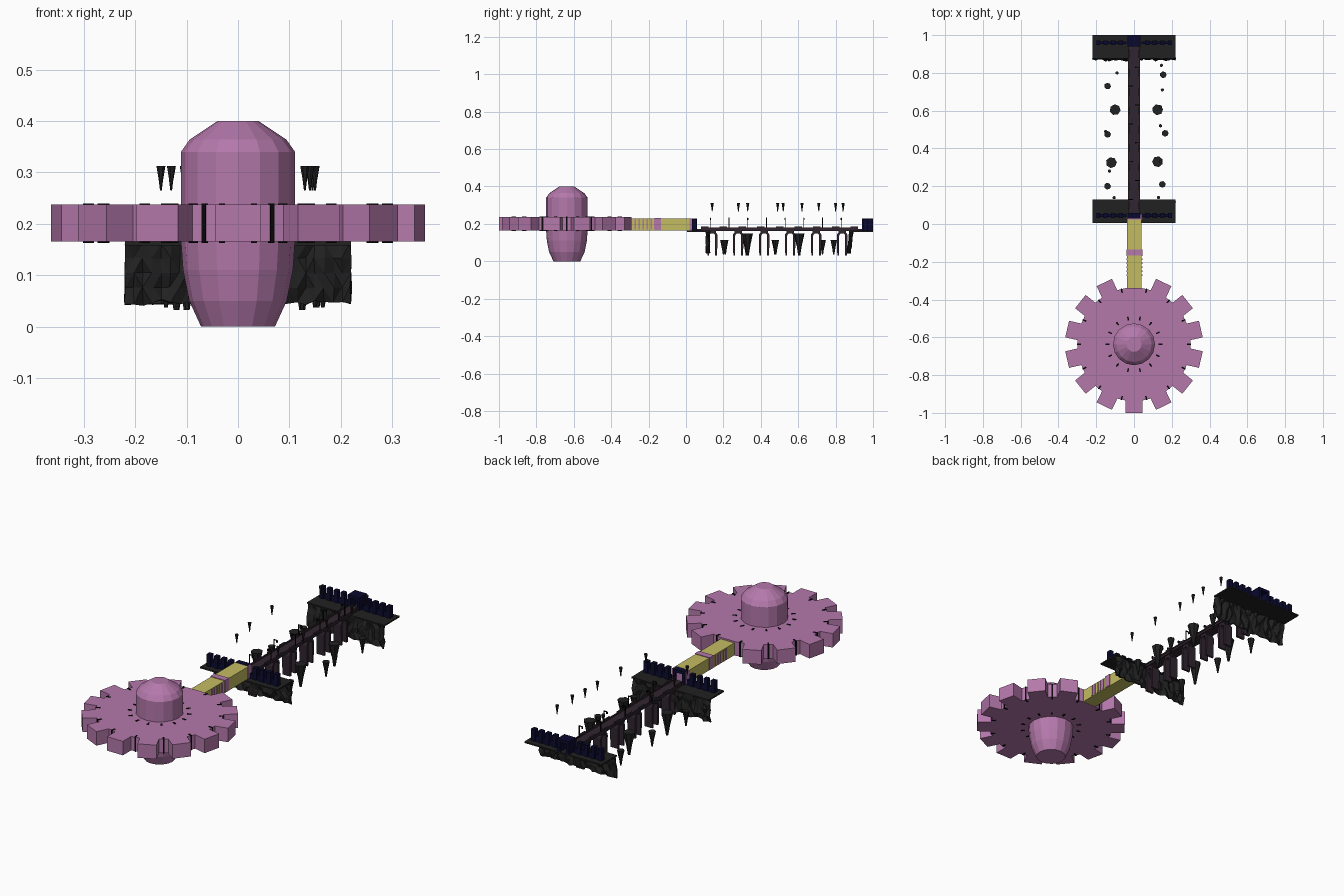
import bpy, bmesh, math, random
from mathutils import Matrix, Vector

random.seed(4)
cube = bpy.data.objects.get("Cube")
if cube:
    bpy.data.objects.remove(cube)


def material(name, rgb):
    m = bpy.data.materials.new(name)
    m.use_nodes = True
    m.diffuse_color = (*rgb, 1)
    m.node_tree.nodes["Principled BSDF"].inputs["Base Color"].default_value = (*rgb, 1)
    return m


MAUVE = material("mauve", (0.46, 0.19, 0.41))
YELLOW = material("straw yellow", (0.55, 0.5, 0.12))
ROCK = material("dark rock", (0.015, 0.015, 0.015))
NAVY = material("navy", (0.003, 0.003, 0.028))
PLUM = material("dark plum", (0.03, 0.018, 0.028))
BLACK = material("black", (0.002, 0.002, 0.002))

HUB_Y = -0.637
TEETH = 14
STEP = 2 * math.pi / TEETH


def finish(bm, name, mat):
    bmesh.ops.recalc_face_normals(bm, faces=bm.faces)
    mesh = bpy.data.meshes.new(name)
    bm.to_mesh(mesh)
    bm.free()
    mesh.materials.append(mat)
    ob = bpy.data.objects.new(name, mesh)
    bpy.context.collection.objects.link(ob)
    return ob


def add_box(bm, x, y, z, turn=None):
    """Box from three (low, high) ranges, optionally moved by a matrix."""
    size = Vector([r[1] - r[0] for r in (x, y, z)])
    mid = Vector([(r[0] + r[1]) / 2 for r in (x, y, z)])
    mat = Matrix.Translation(mid) @ Matrix.Diagonal((*size, 1))
    bmesh.ops.create_cube(bm, size=1, matrix=(turn @ mat) if turn else mat)


def boxes(name, mat, items):
    bm = bmesh.new()
    for item in items:
        add_box(bm, *item)
    return finish(bm, name, mat)


def extrude_outline(bm, points, vec):
    face = bm.faces.new([bm.verts.new(p) for p in points])
    new = bmesh.ops.extrude_face_region(bm, geom=[face])["geom"]
    bmesh.ops.translate(bm, vec=vec, verts=[v for v in new if isinstance(v, bmesh.types.BMVert)])


# Toothed disc; the tooth facing the corridor is left out
outline = []
for k in range(TEETH):
    a = -math.pi / 2 + k * STEP
    radial, side = Vector((math.cos(a), math.sin(a), 0)), Vector((-math.sin(a), math.cos(a), 0))
    shape = [(0.297, -1), (0.297, 1)]
    if k != TEETH // 2:
        shape = [(0.297, -1), (0.363, -1), (0.363, 1), (0.297, 1)]
    for r, s in shape:
        outline.append(radial * r + side * s * 0.045 + Vector((0, HUB_Y, 0.165)))
bm = bmesh.new()
extrude_outline(bm, outline, (0, 0, 0.072))
finish(bm, "toothed_disc", MAUVE)

# Central domed hub
bm = bmesh.new()
profile = [(0.072, 0), (0.095, 0.05), (0.107, 0.11), (0.111, 0.165),
           (0.111, 0.34), (0.094, 0.364), (0.04, 0.4)]
rings = []
for r, z in profile:
    ring = []
    for i in range(16):
        a = i * math.pi / 8
        ring.append(bm.verts.new((r * math.cos(a), HUB_Y + r * math.sin(a), z)))
    rings.append(ring)
for low, high in zip(rings, rings[1:]):
    for i in range(16):
        j = (i + 1) % 16
        bm.faces.new((low[i], low[j], high[j], high[i]))
bm.faces.new(rings[0])
bm.faces.new(rings[-1])
finish(bm, "domed_hub", MAUVE)

# Dark radial slits near the rim and around the hub
slits = []
for k in range(TEETH):
    turn = Matrix.Translation((0, HUB_Y, 0)) @ Matrix.Rotation((k + 0.5) * STEP + math.pi / 2, 4, "Z")
    for r in ((0.28, 0.302), (0.13, 0.15)):
        slits.append((r, (-0.004, 0.004), (0.163, 0.239), turn))
boxes("radial_slits", BLACK, slits)

# Corridor with collar, end cap and side stripes
boxes("corridor", YELLOW, [((-0.037, 0.041), (-0.35, 0.025), (0.166, 0.229))])
boxes("corridor_collars", MAUVE, [
    ((-0.04, 0.044), (-0.168, -0.135), (0.168, 0.232)),
    ((-0.038, 0.042), (0.02, 0.052), (0.168, 0.228))])
stripes = []
for i in range(6):
    y = -0.275 + i * 0.021
    for x in ((-0.04, -0.036), (0.04, 0.044)):
        stripes.append((x, (y, y + 0.008), (0.17, 0.225)))
boxes("corridor_stripes", MAUVE, stripes)


# Cliff platforms: a thin ledge with a hanging jagged rock face
def cliff(name, y_ledge, y_face, lean):
    boxes(name + "_ledge", ROCK, [((-0.22, 0.22), y_ledge, (0.158, 0.165))])
    bm = bmesh.new()
    cols, rows = 26, 5
    grid = []
    for r in range(rows):
        t = r / (rows - 1)
        row = []
        for c in range(cols):
            x = -0.22 + 0.44 * c / (cols - 1)
            y = y_face + lean * t + random.uniform(-0.01, 0.01)
            z = 0.162 - 0.115 * t + (random.uniform(-0.006, 0.004) if r == rows - 1 else 0)
            row.append(bm.verts.new((x, y, z)))
        grid.append(row)
    for a, b in zip(grid, grid[1:]):
        for c in range(cols - 1):
            bm.faces.new((a[c], a[c + 1], b[c + 1], b[c]))
    bmesh.ops.triangulate(bm, faces=bm.faces)
    ob = finish(bm, name + "_face", ROCK)
    ob.modifiers.new("thickness", "SOLIDIFY").thickness = 0.006


cliff("near_cliff", (0.005, 0.13), 0.12, 0.0)
cliff("far_cliff", (0.875, 1.0), 0.888, -0.015)


# Battlements: low wall, merlons and a central gatehouse
def battlement(name, y, gate):
    parts = []
    for s in (-1, 1):
        parts.append((sorted((s * 0.04, s * 0.2)), (y - 0.007, y + 0.007), (0.165, 0.19)))
        for i in range(4):
            x = s * (0.07 + 0.04 * i)
            parts.append(((x - 0.011, x + 0.011), (y - 0.012, y + 0.012), (0.165, 0.226)))
    for s in (-0.026, 0.026):
        parts.append(((s - 0.008, s + 0.008), gate, (0.165, 0.23)))
    parts.append(((-0.03, 0.03), gate, (0.215, 0.23)))
    boxes(name, NAVY, parts)


battlement("near_battlement", 0.045, (0.03, 0.058))
battlement("far_battlement", 0.96, (0.94, 1.0))

# Bridge deck with low railings
boxes("bridge_deck", PLUM, [((-0.028, 0.028), (0.05, 0.95), (0.163, 0.174))])
rails = []
for s in (-0.028, 0.028):
    rails.append(((s - 0.003, s + 0.003), (0.1, 0.9), (0.174, 0.18)))
    for i in range(9):
        y = 0.1 + 0.1 * i
        rails.append(((s - 0.004, s + 0.004), (y - 0.02, y + 0.02), (0.174, 0.186)))
boxes("bridge_railings", PLUM, rails)

# Arched piers under the deck
bm = bmesh.new()
for i in range(6):
    y = 0.14 + i * 0.139
    arch = [(math.cos(a), math.sin(a)) for a in [math.pi * k / 8 for k in range(9)]]
    outer = [(y + 0.029 * c, 0.136 + 0.024 * s) for c, s in arch]
    inner = [(y + 0.016 * c, 0.136 + 0.014 * s) for c, s in reversed(arch)]
    pts = [(y + 0.026, 0.032)] + outer + [(y - 0.026, 0.032), (y - 0.016, 0.032)]
    pts += inner + [(y + 0.016, 0.032)]
    extrude_outline(bm, [(-0.022, p, q) for p, q in pts], (0.044, 0, 0))
    add_box(bm, (-0.022, 0.022), (y - 0.02, y + 0.02), (0.155, 0.165))
bmesh.ops.triangulate(bm, faces=bm.faces)
finish(bm, "arched_piers", PLUM)

# Hooked lamp posts along both sides
lamps = []
for i in range(8):
    y = 0.13 + 0.1 * i
    s = 1 if i % 2 else -1
    lamps.append(((s * 0.026 - 0.002, s * 0.026 + 0.002), (y - 0.002, y + 0.002), (0.17, 0.235)))
    lamps.append((sorted((s * 0.008, s * 0.026)), (y - 0.002, y + 0.002), (0.231, 0.235)))
    lamps.append(((s * 0.009 - 0.003, s * 0.009 + 0.003), (y - 0.003, y + 0.003), (0.222, 0.232)))
boxes("lamp_posts", BLACK, lamps)


# Floating rocks: stepped upside-down cones
def add_rock(bm, x, y, top, bottom, r):
    h = top - bottom
    for z0, z1, r0, r1 in ((0.45, 1, 0.5, 1), (0, 0.45, 0.2, 0.5)):
        mat = Matrix.Translation((x, y, bottom + h * (z0 + z1) / 2))
        mat = mat @ Matrix.Rotation(random.uniform(0, 3), 4, "Z")
        bmesh.ops.create_cone(bm, cap_ends=True, segments=7, radius1=r * r0, radius2=r * r1,
                              depth=h * (z1 - z0), matrix=mat)


bm = bmesh.new()
for x, y in ((-0.1, 0.605), (0.125, 0.605), (-0.12, 0.325), (0.125, 0.33)):
    add_rock(bm, x, y, 0.15, 0.032, 0.029)
for x, y in ((-0.14, 0.2), (0.15, 0.21), (-0.14, 0.475), (0.165, 0.48), (-0.14, 0.73), (0.155, 0.79)):
    add_rock(bm, x, y, 0.115, 0.037, 0.018)
finish(bm, "low_floating_rocks", ROCK)

bm = bmesh.new()
for x, y in ((-0.105, 0.14), (0.13, 0.14), (-0.13, 0.28), (0.14, 0.33), (-0.15, 0.49),
             (0.14, 0.52), (0.14, 0.62), (0.15, 0.71), (-0.09, 0.8), (0.145, 0.84)):
    add_rock(bm, x, y, 0.312, 0.265, 0.009)
finish(bm, "high_floating_rocks", ROCK)
